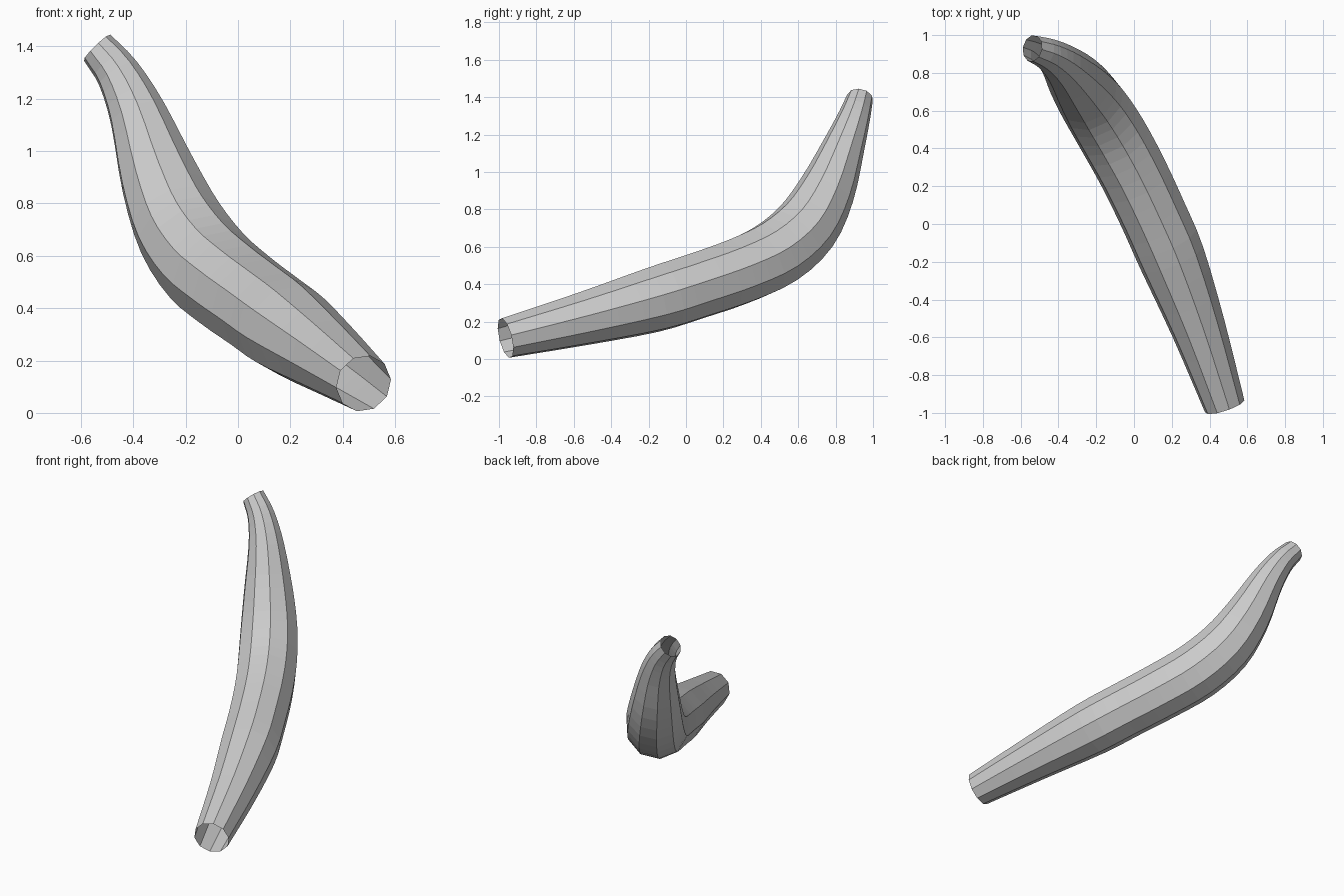
import bpy, bmesh, math
from mathutils import Vector

if "Cube" in bpy.data.objects:
    bpy.data.objects.remove(bpy.data.objects["Cube"])

SIDES, STEPS = 10, 3

# Centre line and radius of the tube: x, y, z, radius
path = [
    (0.480, -0.965, 0.112, 0.110),
    (0.340, -0.550, 0.215, 0.146),
    (0.200, -0.180, 0.315, 0.178),
    (0.100, 0.050, 0.388, 0.181),
    (-0.010, 0.280, 0.468, 0.184),
    (-0.120, 0.480, 0.563, 0.186),
    (-0.220, 0.640, 0.705, 0.178),
    (-0.302, 0.752, 0.900, 0.153),
    (-0.383, 0.845, 1.140, 0.112),
    (-0.458, 0.900, 1.295, 0.086),
    (-0.538, 0.930, 1.395, 0.071),
]


def spline(a, b, c, d, t):
    """Smooth curve between b and c."""
    return 0.5 * (2 * b + (c - a) * t + (2 * a - 5 * b + 4 * c - d) * t * t
                  + (3 * b - a - 3 * c + d) * t ** 3)


# Refine the path
pts = [Vector(p) for p in path]
ext = [2 * pts[0] - pts[1]] + pts + [2 * pts[-1] - pts[-2]]
fine = [spline(*ext[i:i + 4], s / STEPS)
        for i in range(len(pts) - 1) for s in range(STEPS)] + [pts[-1]]
centres = [Vector(p[:3]) for p in fine]

# Sweep a ring along the path without twisting
bm = bmesh.new()
rings = []
side = Vector((1, 0, 0))
for i, (c, p) in enumerate(zip(centres, fine)):
    tangent = (centres[min(i + 1, len(fine) - 1)] - centres[max(i - 1, 0)]).normalized()
    if i == len(fine) - 1:
        tangent = Vector((-0.68, 0.15, 0.70)).normalized()
    side = (side - tangent * side.dot(tangent)).normalized()
    up = side.cross(tangent)
    ring = []
    for k in range(SIDES):
        a = math.radians(4) + math.tau * k / SIDES
        ring.append(bm.verts.new(c + p[3] * (math.cos(a) * side + math.sin(a) * up)))
    rings.append(ring)

# Skin the rings, leaving both ends open
for r0, r1 in zip(rings, rings[1:]):
    for k in range(SIDES):
        n = (k + 1) % SIDES
        bm.faces.new((r0[k], r1[k], r1[n], r0[n]))
bmesh.ops.recalc_face_normals(bm, faces=bm.faces)
# Make the skin face outwards
f = bm.faces[0]
bm.faces.ensure_lookup_table()
f = bm.faces[0]
if f.normal.dot(f.calc_center_median() - (centres[0] + centres[1]) / 2) < 0:
    bmesh.ops.reverse_faces(bm, faces=bm.faces)

mesh = bpy.data.meshes.new("curved_tube")
bm.to_mesh(mesh)
bm.free()
tube = bpy.data.objects.new("curved_tube", mesh)
bpy.context.collection.objects.link(tube)

grey = bpy.data.materials.new("light_grey")
grey.diffuse_color = (0.6, 0.6, 0.6, 1)
grey.use_nodes = True
grey.node_tree.nodes["Principled BSDF"].inputs["Base Color"].default_value = grey.diffuse_color
mesh.materials.append(grey)
